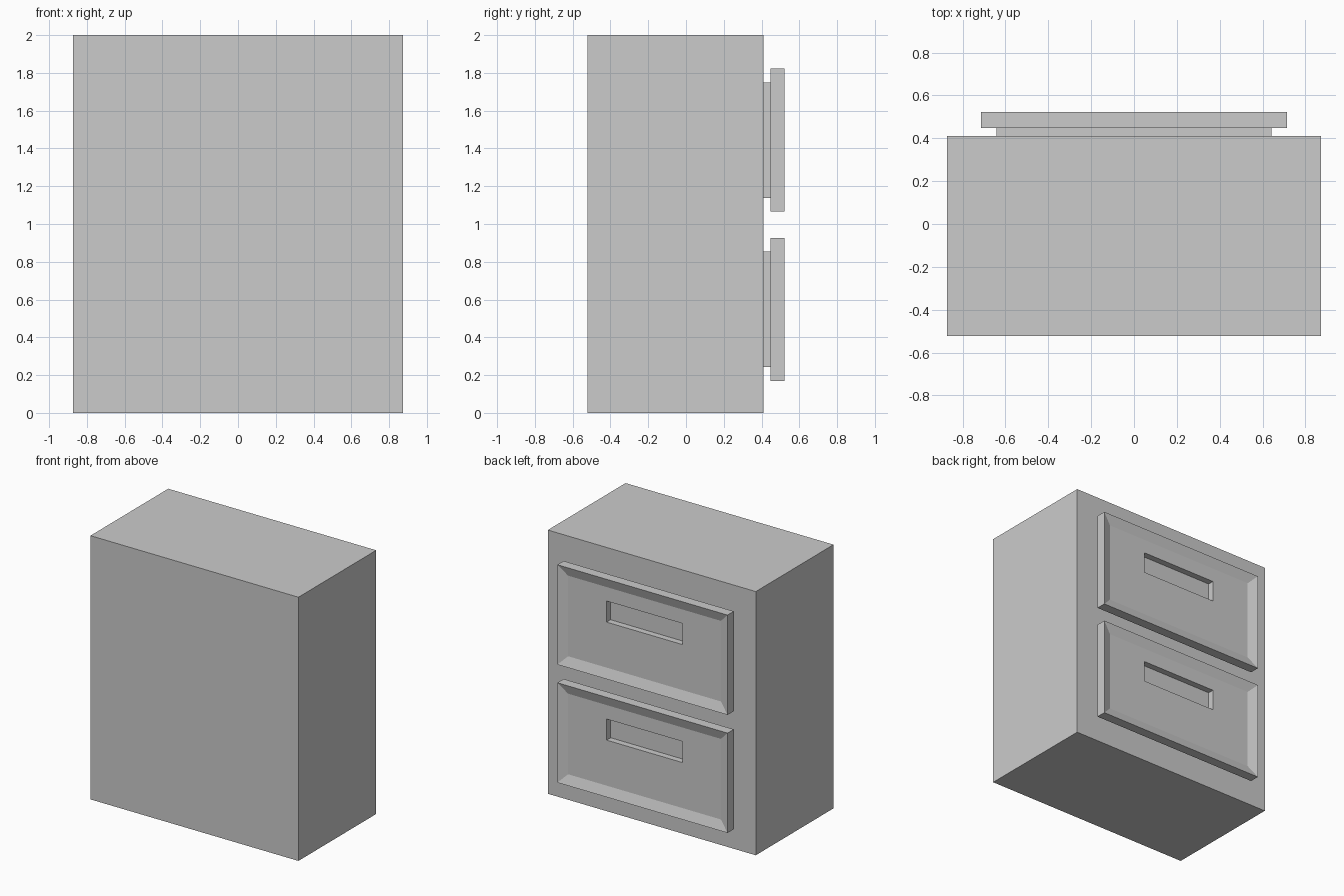
import bpy, bmesh
from mathutils import Vector

if "Cube" in bpy.data.objects:
    bpy.data.objects.remove(bpy.data.objects["Cube"])


def box_bm(lo, hi):
    bm = bmesh.new()
    bmesh.ops.create_cube(bm, size=1)
    lo, hi = Vector(lo), Vector(hi)
    for v in bm.verts:
        v.co = (lo + hi) / 2 + v.co * (hi - lo)
    bm.normal_update()
    return bm


def finish(bm, name):
    mesh = bpy.data.meshes.new(name)
    bm.to_mesh(mesh)
    bm.free()
    obj = bpy.data.objects.new(name, mesh)
    bpy.context.collection.objects.link(obj)
    return obj


def inset(bm, face, thickness):
    bmesh.ops.inset_region(bm, faces=[face], thickness=thickness, use_even_offset=True)


def push(bm, face, y):
    # Extrude a face straight to the plane at y
    new = bmesh.ops.extrude_discrete_faces(bm, faces=[face])["faces"][0]
    for v in new.verts:
        v.co.y = y
    return new


def drawer(name, z0):
    W, H, rim = 0.714, 0.757, 0.073
    bm = box_bm((-W, 0.447, z0), (W, 0.522, z0 + H))
    front = max(bm.faces, key=lambda f: f.calc_center_median().y)
    back = min(bm.faces, key=lambda f: f.calc_center_median().y)

    # Narrower neck joining the drawer front to the cabinet
    inset(bm, back, rim)
    push(bm, back, 0.405)

    # Sloped rim around a shallow recessed panel
    inset(bm, front, rim)
    for v in front.verts:
        v.co.y = 0.497

    # Rectangular finger slot in the upper part of the panel
    inset(bm, front, 0.1)
    mid = front.calc_center_median().z
    for v in front.verts:
        v.co.x = 0.318 if v.co.x > 0 else -0.318
        v.co.z = z0 + (0.578 if v.co.z > mid else 0.418)
    push(bm, front, 0.449)

    bmesh.ops.recalc_face_normals(bm, faces=bm.faces)
    return finish(bm, name)


# Cabinet body
finish(box_bm((-0.8725, -0.522, 0), (0.8725, 0.41, 2)), "cabinet_body")

# Two identical drawers
for name, z0 in (("lower_drawer", 0.17), ("upper_drawer", 1.065)):
    drawer(name, z0)
